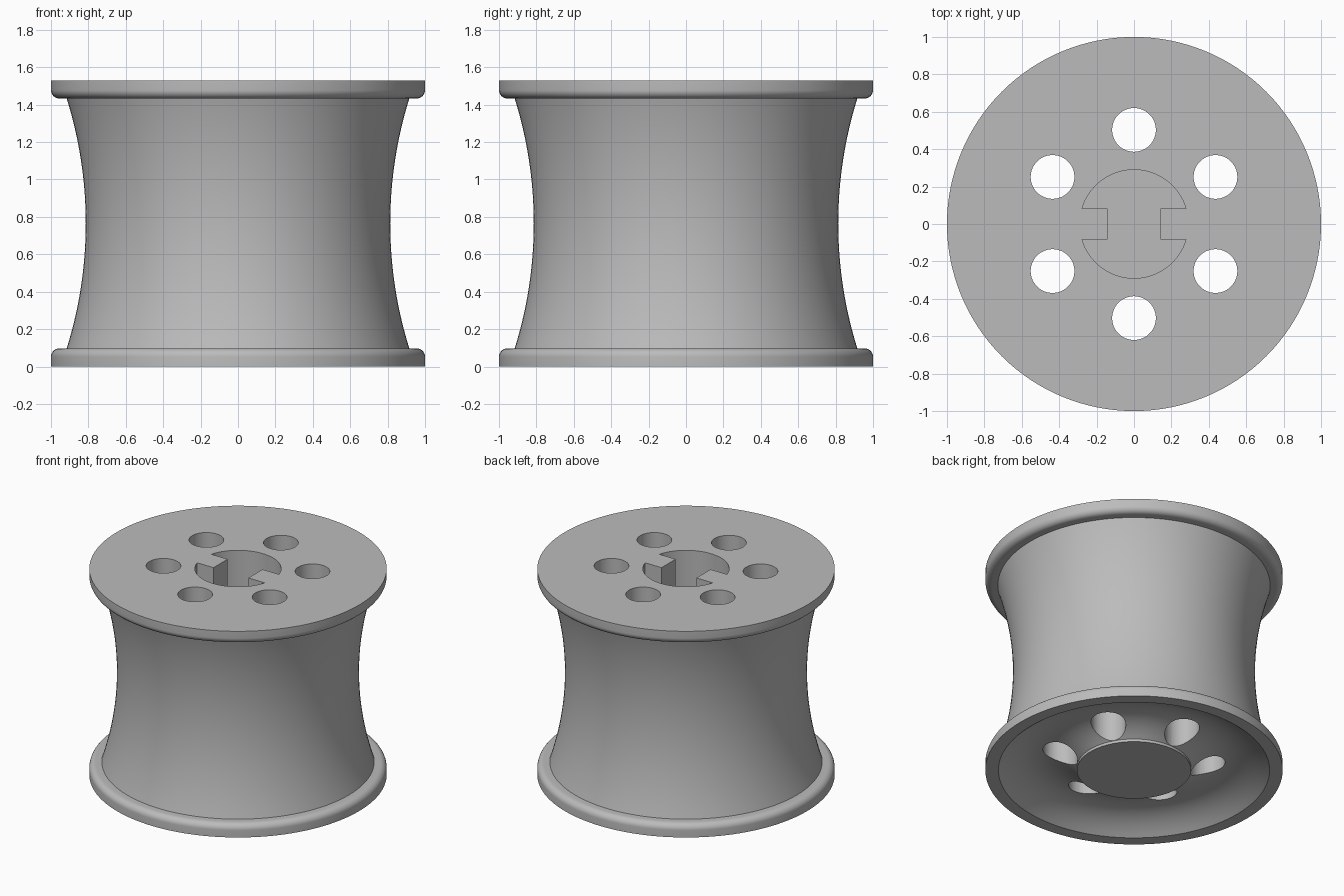
import bpy
import bmesh
import math

if "Cube" in bpy.data.objects:
    bpy.data.objects.remove(bpy.data.objects["Cube"], do_unlink=True)

H = 1.53        # overall height
FLANGE = 0.097  # flange thickness
SEGS = 128

grey = bpy.data.materials.new("light_grey")
grey.use_nodes = True
colour = (0.5, 0.5, 0.5, 1)
grey.diffuse_color = colour
grey.node_tree.nodes["Principled BSDF"].inputs["Base Color"].default_value = colour


def make_object(name, bm):
    bmesh.ops.recalc_face_normals(bm, faces=bm.faces)
    mesh = bpy.data.meshes.new(name)
    bm.to_mesh(mesh)
    bm.free()
    mesh.materials.append(grey)
    obj = bpy.data.objects.new(name, mesh)
    bpy.context.collection.objects.link(obj)
    return obj


def lathe(name, profile):
    """Turn an (r, z) profile around z and cap both ends."""
    bm = bmesh.new()
    rings = []
    for r, z in profile:
        rings.append([bm.verts.new((r * math.cos(2 * math.pi * i / SEGS),
                                    r * math.sin(2 * math.pi * i / SEGS), z))
                      for i in range(SEGS)])
    for a, b in zip(rings, rings[1:]):
        for i in range(SEGS):
            j = (i + 1) % SEGS
            bm.faces.new((a[i], a[j], b[j], b[i]))
    bm.faces.new(rings[0])
    bm.faces.new(rings[-1])
    return make_object(name, bm)


def prism(name, outline, z0, z1):
    """Extrude an (x, y) outline from z0 to z1."""
    bm = bmesh.new()
    face = bm.faces.new([bm.verts.new((x, y, z0)) for x, y in outline])
    top = bmesh.ops.extrude_face_region(bm, geom=[face])
    verts = [v for v in top["geom"] if isinstance(v, bmesh.types.BMVert)]
    bmesh.ops.translate(bm, verts=verts, vec=(0, 0, z1 - z0))
    return make_object(name, bm)


def cut(target, cutter):
    cutter.hide_render = True
    mod = target.modifiers.new("cut", "BOOLEAN")
    mod.operation = "DIFFERENCE"
    mod.solver = "EXACT"
    mod.object = cutter
    bpy.context.view_layer.objects.active = target
    bpy.ops.object.modifier_apply(modifier=mod.name)
    bpy.data.objects.remove(cutter, do_unlink=True)


# Underside: central boss, then a shallow rounded groove out to the rim
BOSS, RIM, GROOVE = 0.384, 0.912, 0.1
profile = [(BOSS, 0)]
N = 20
for i in range(1, N + 1):
    t = i / N
    if i == 1:
        profile.append((BOSS, 0.02))
    r = BOSS + (RIM - BOSS) * t
    profile.append((r, 0.02 * (1 - t) + GROOVE * (1 - (2 * t - 1) ** 2)))

# Lower flange with its rounded inner edge
ROUND = 0.045
lower = [(1.0, 0)]
for i in range(9):
    a = math.pi / 2 * i / 8
    lower.append((1 - ROUND + ROUND * math.cos(a), FLANGE - ROUND + ROUND * math.sin(a)))
profile += lower

# Waisted barrel: a circular arc between the flanges
half, sag = H / 2 - FLANGE, 0.102
radius = (half ** 2 + sag ** 2) / (2 * sag)
swing = math.asin(half / radius)
for i in range(33):
    a = swing * (2 * i / 32 - 1)
    profile.append((0.814 + radius * (1 - math.cos(a)), H / 2 + radius * math.sin(a)))

# Upper flange mirrors the lower one
profile += [(r, H - z) for r, z in reversed(lower)]
wheel = lathe("wheel_hub", profile)

# Six through holes around the axle
for k in range(6):
    a = math.radians(30 + 60 * k)
    cx, cy = 0.503 * math.cos(a), 0.503 * math.sin(a)
    ring = [(cx + 0.117 * math.cos(2 * math.pi * i / 48),
             cy + 0.117 * math.sin(2 * math.pi * i / 48)) for i in range(48)]
    cut(wheel, prism("hole_cutter", ring, -0.2, H + 0.2))

# Round axle socket with two full-height keys left standing along x
R, KEY_X, KEY_Y = 0.29, 0.143, 0.083
a0 = math.asin(KEY_Y / R)
arc = [(R * math.cos(a0 + (math.pi - 2 * a0) * i / 32),
        R * math.sin(a0 + (math.pi - 2 * a0) * i / 32)) for i in range(33)]
half_outline = [(KEY_X, KEY_Y)] + arc + [(-KEY_X, KEY_Y)]
socket = half_outline + [(-x, -y) for x, y in half_outline]
cut(wheel, prism("socket_cutter", socket, 0.1, H + 0.2))

# Smooth curves, sharp edges
bpy.ops.object.select_all(action="DESELECT")
wheel.select_set(True)
bpy.context.view_layer.objects.active = wheel
bpy.ops.object.shade_smooth_by_angle(angle=math.radians(25))
